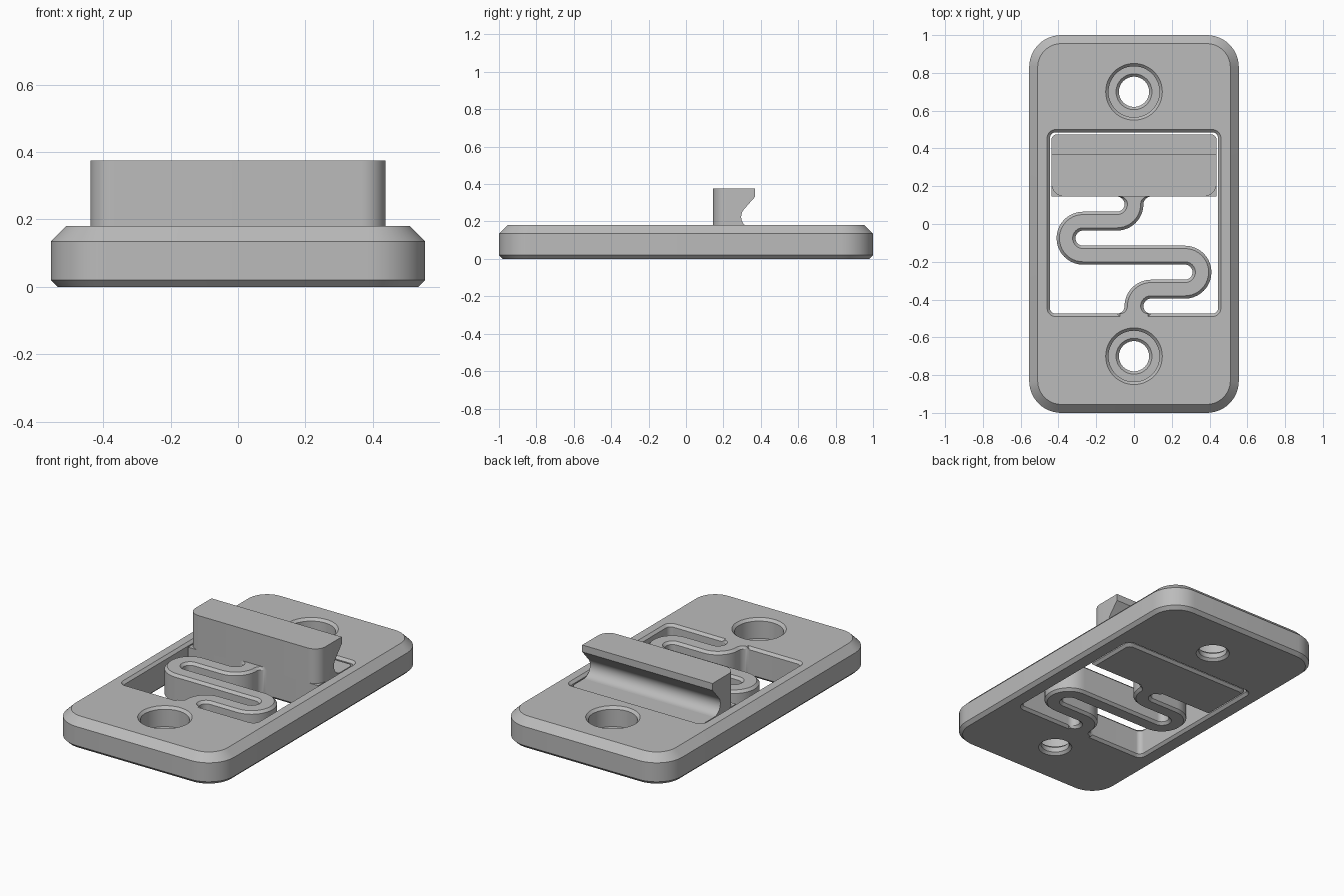
import bpy, bmesh
from math import sin, cos, pi, radians, sqrt
from mathutils import Vector

cube = bpy.data.objects.get("Cube")
if cube:
    bpy.data.objects.remove(cube, do_unlink=True)

grey = bpy.data.materials.new("plain grey")
grey.use_nodes = True
grey.diffuse_color = (0.5, 0.5, 0.5, 1)
grey.node_tree.nodes["Principled BSDF"].inputs["Base Color"].default_value = (0.5, 0.5, 0.5, 1)

T = 0.18      # plate thickness
EDGE = 0.015  # small chamfer
GAP = 0.01


def activate(ob):
    bpy.ops.object.select_all(action='DESELECT')
    ob.select_set(True)
    bpy.context.view_layer.objects.active = ob


def finish(bm, name):
    bmesh.ops.recalc_face_normals(bm, faces=bm.faces)
    me = bpy.data.meshes.new(name)
    bm.to_mesh(me)
    bm.free()
    me.materials.append(grey)
    ob = bpy.data.objects.new(name, me)
    bpy.context.collection.objects.link(ob)
    return ob


def smooth(ob):
    activate(ob)
    bpy.ops.object.shade_smooth_by_angle(angle=radians(25))


def arc(cx, cy, r, a0, a1, n=12):
    return [(cx + r * cos(radians(a0 + (a1 - a0) * i / n)),
             cy + r * sin(radians(a0 + (a1 - a0) * i / n))) for i in range(n + 1)]


def rounded(x, y0, y1, r_front, r_back):
    """Rounded rectangle, symmetric in x, with separate front and back radii."""
    return (arc(x - r_back, y1 - r_back, r_back, 0, 90) + arc(r_back - x, y1 - r_back, r_back, 90, 180)
            + arc(r_front - x, y0 + r_front, r_front, 180, 270) + arc(x - r_front, y0 + r_front, r_front, 270, 360))


def circle(y, r):
    return arc(0, y, r, 0, 360, 48)[:-1]


def loft(name, loops):
    """Closed solid through stacked outlines, each given as (outline, z)."""
    bm = bmesh.new()
    rings = [[bm.verts.new((x, y, z)) for x, y in pts] for pts, z in loops]
    for a, b in zip(rings, rings[1:]):
        for i in range(len(a)):
            j = (i + 1) % len(a)
            bm.faces.new((a[i], a[j], b[j], b[i]))
    bm.faces.new(rings[0])
    bm.faces.new(rings[-1])
    return finish(bm, name)


def cut(ob, cutter):
    mod = ob.modifiers.new("cut", 'BOOLEAN')
    mod.operation, mod.solver, mod.object = 'DIFFERENCE', 'EXACT', cutter
    activate(ob)
    bpy.ops.object.modifier_apply(modifier="cut")
    bpy.data.objects.remove(cutter, do_unlink=True)


# Plate with chamfered rim
def rim(inset):
    return rounded(0.555 - inset, inset - 1, 1 - inset, 0.17 - inset, 0.17 - inset)


plate = loft("base_plate", [(rim(0.02), 0), (rim(0), 0.02), (rim(0), T - 0.045), (rim(0.045), T)])


# Window opening, flared at both faces
def opening(grow):
    return rounded(0.445 + grow, -0.475 - grow, 0.485 + grow, 0.03 + grow, 0.03 + grow)


flare = EDGE + GAP
cut(plate, loft("window_cutter", [(opening(flare), -GAP), (opening(0), EDGE),
                                  (opening(0), T - EDGE), (opening(flare), T + GAP)]))

# Counterbored screw holes
BORE, HOLE, FLOOR = 0.135, 0.08, 0.06
for y in (-0.7, 0.7):
    cut(plate, loft("hole_cutter", [
        (circle(y, HOLE + flare), -GAP), (circle(y, HOLE), EDGE), (circle(y, HOLE), FLOOR - EDGE),
        (circle(y, HOLE + EDGE), FLOOR), (circle(y, BORE), FLOOR),
        (circle(y, BORE), T - EDGE), (circle(y, BORE + flare), T + GAP)]))
smooth(plate)

# Serpentine spring: an eight-sided section swept along a winding path
LOW, HIGH, FILLET, HALF = -0.475, 0.145, 0.04, 0.05
steps = [FILLET * (1 - cos(pi / 2 * i / 8)) for i in range(8)]
path = [(0, LOW - EDGE)] + [(0, LOW + d) for d in steps]
path += arc(0.09, LOW + FILLET, 0.09, 180, 90)
path += arc(0.27, -0.255, 0.09, -90, 90, 20)
path += arc(-0.27, -0.075, 0.09, 270, 90, 20)
path += arc(-0.09, HIGH - FILLET, 0.09, -90, 0)
path += [(0, HIGH - d) for d in reversed(steps)] + [(0, HIGH + EDGE)]


def half_width(y):
    d = max(0, min(y - LOW, HIGH - y, FILLET))
    return HALF + FILLET - sqrt(FILLET ** 2 - (FILLET - d) ** 2)


bm = bmesh.new()
rings = []
for i, (x, y) in enumerate(path):
    before = Vector(path[max(i - 1, 0)])
    after = Vector(path[min(i + 1, len(path) - 1)])
    t = (after - before).normalized()
    w = half_width(y)
    side = [(w - EDGE, 0), (w, EDGE), (w, T - EDGE), (w - EDGE, T)]
    section = side + [(-u, z) for u, z in reversed(side)]
    rings.append([bm.verts.new((x + t.y * u, y - t.x * u, z)) for u, z in section])
for a, b in zip(rings, rings[1:]):
    for k in range(8):
        bm.faces.new((a[k], a[(k + 1) % 8], b[(k + 1) % 8], b[k]))
bm.faces.new(rings[0])
bm.faces.new(rings[-1])
smooth(finish(bm, "serpentine_spring"))

# Catch foot sitting in the window
WIDE, FRONT, BACK, FOOT = 0.437, HIGH, 0.475, 0.165


def foot(inset):
    return rounded(WIDE - inset, FRONT + inset, BACK - inset, 0.002, 0.03)


smooth(loft("catch_foot", [(foot(EDGE), 0), (foot(0), EDGE), (foot(0), FOOT)]))

# Hooked catch: side profile extruded across, front corners rounded
profile = [(FRONT, FOOT), (FRONT, 0.375), (0.37, 0.375), (0.37, 0.333)]
profile += arc(0.355, FOOT + 0.06, 0.06, 140, 270, 14)
bm = bmesh.new()
left = [bm.verts.new((WIDE, y, z)) for y, z in profile]
right = [bm.verts.new((-WIDE, y, z)) for y, z in profile]
n = len(profile)
for i in range(n):
    j = (i + 1) % n
    bm.faces.new((left[i], left[j], right[j], right[i]))
bm.faces.new(left)
bm.faces.new(right)
corners = [e for e in bm.edges if all(abs(v.co.y - FRONT) < 0.001 for v in e.verts)
           and e.verts[0].co.x == e.verts[1].co.x]
bmesh.ops.bevel(bm, geom=corners, offset=0.07, segments=10, profile=0.5, affect='EDGES')
smooth(finish(bm, "catch_hook"))
